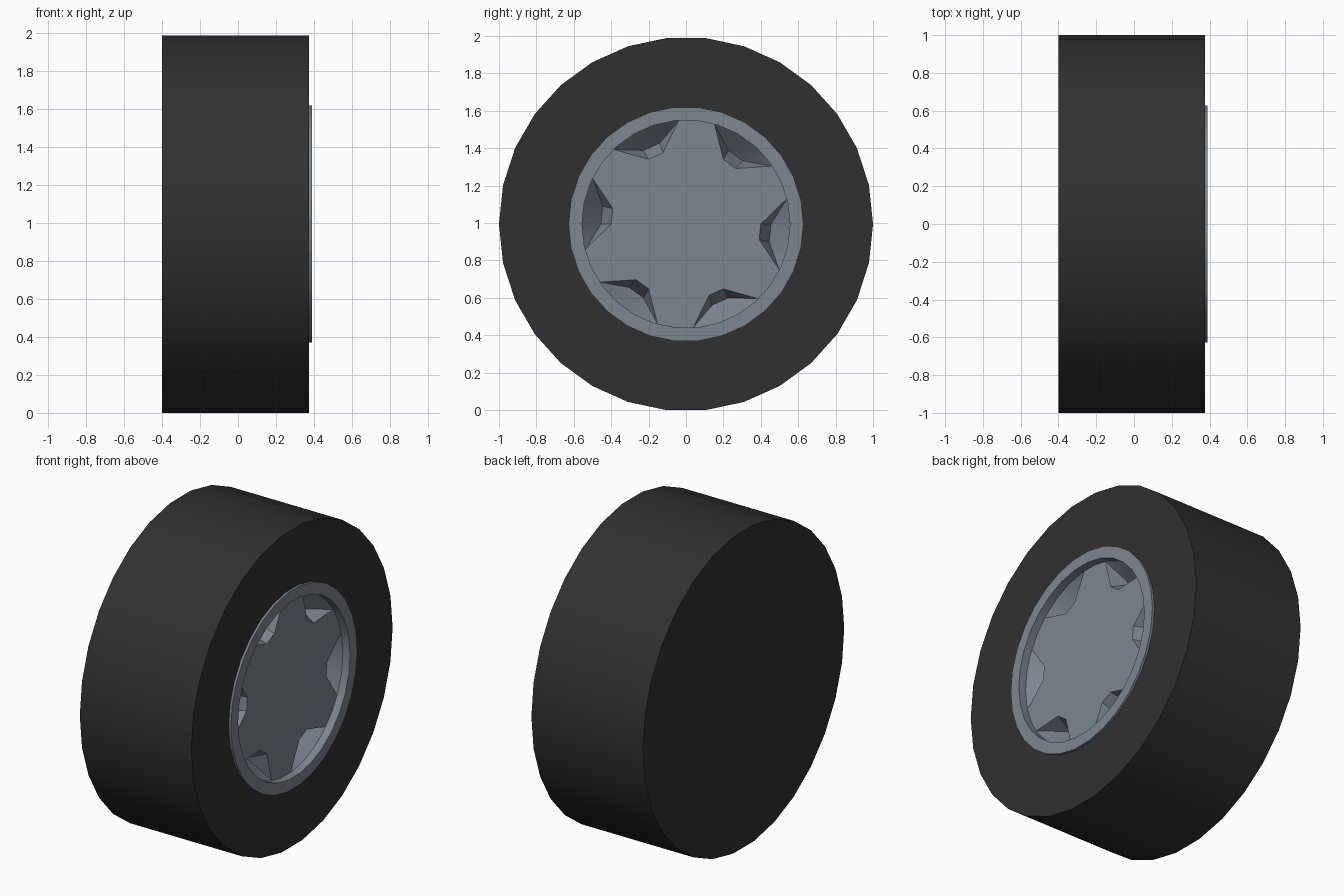
import bpy, bmesh, math

if "Cube" in bpy.data.objects:
    bpy.data.objects.remove(bpy.data.objects["Cube"])

SIDES = 30
CZ = math.cos(math.radians(6))      # axle height: flat of the 30-gon rests on z = 0


def material(name, rgb):
    m = bpy.data.materials.new(name)
    m.diffuse_color = (*rgb, 1)
    m.use_nodes = True
    m.node_tree.nodes["Principled BSDF"].inputs["Base Color"].default_value = m.diffuse_color
    return m


def point(x, r, deg, on_polygon=True):
    """Point at distance x along the axle; r is the corner radius of the 30-gon."""
    if on_polygon:
        r *= CZ / math.cos(math.radians(deg % 12 - 6))
    a = math.radians(deg)
    return (x, r * math.cos(a), CZ + r * math.sin(a))


def bridge(bm, a, b):
    n = len(a)
    for i in range(n):
        bm.faces.new((a[i], a[(i + 1) % n], b[(i + 1) % n], b[i]))


def finish(bm, name, mat):
    bmesh.ops.recalc_face_normals(bm, faces=bm.faces)
    me = bpy.data.meshes.new(name)
    bm.to_mesh(me)
    bm.free()
    for p in me.polygons:
        p.use_smooth = True
    me.set_sharp_from_angle(angle=math.radians(30))
    me.materials.append(mat)
    ob = bpy.data.objects.new(name, me)
    bpy.context.collection.objects.link(ob)


rubber = material("black rubber", (0.03, 0.03, 0.03))
metal = material("grey metal", (0.205, 0.236, 0.28))

# Tyre: closed back, open socket for the rim at the front
bm = bmesh.new()
loops = [[bm.verts.new(point(x, r, i * 12)) for i in range(SIDES)]
         for x, r in ((-0.4, 1), (0.375, 1), (0.375, 0.62), (0.1, 0.62))]
for a, b in zip(loops, loops[1:]):
    bridge(bm, a, b)
bm.faces.new(loops[0])
bm.faces.new(loops[-1])
finish(bm, "tyre", rubber)

# Rim: raised ring, shallow recess, six-pointed face with pockets between the points
RING_R, LIP_R = 0.628, 0.556
FACE_X, DEEP_X = 0.34, 0.22
bm = bmesh.new()
angles = [-6 + 60 * k + d for k in range(6) for d in (-20, -18, -6, 6, 18, 20, 30)]
back, front, lip, edge = [[bm.verts.new(point(x, r, a)) for a in angles]
                          for x, r in ((0.11, RING_R), (0.39, RING_R),
                                       (0.39, LIP_R), (FACE_X, LIP_R))]
for a, b in ((back, front), (front, lip), (lip, edge)):
    bridge(bm, a, b)
bm.faces.new(back)
star = []
for k in range(6):
    c = -6 + 60 * k
    t0, t1, t2, t3, t4, t5, mid = edge[7 * k:7 * k + 7]
    # pocket rim on the face, and the deep line below it
    a0, a1 = [bm.verts.new(point(FACE_X, 0.40, c + d, False)) for d in (-6, 6)]
    b0, b1 = [bm.verts.new(point(DEEP_X, 0.455, c + d, False)) for d in (-6, 6)]
    for f in ((t0, a0, b0), (a0, a1, b1, b0), (a1, t5, b1),
              (t0, t1, b0), (t1, t2, b0), (t2, t3, b1, b0), (t3, t4, b1), (t4, t5, b1)):
        bm.faces.new(f)
    star += [t0, a0, a1, t5, mid]
bm.faces.new(star)
finish(bm, "wheel_rim", metal)
